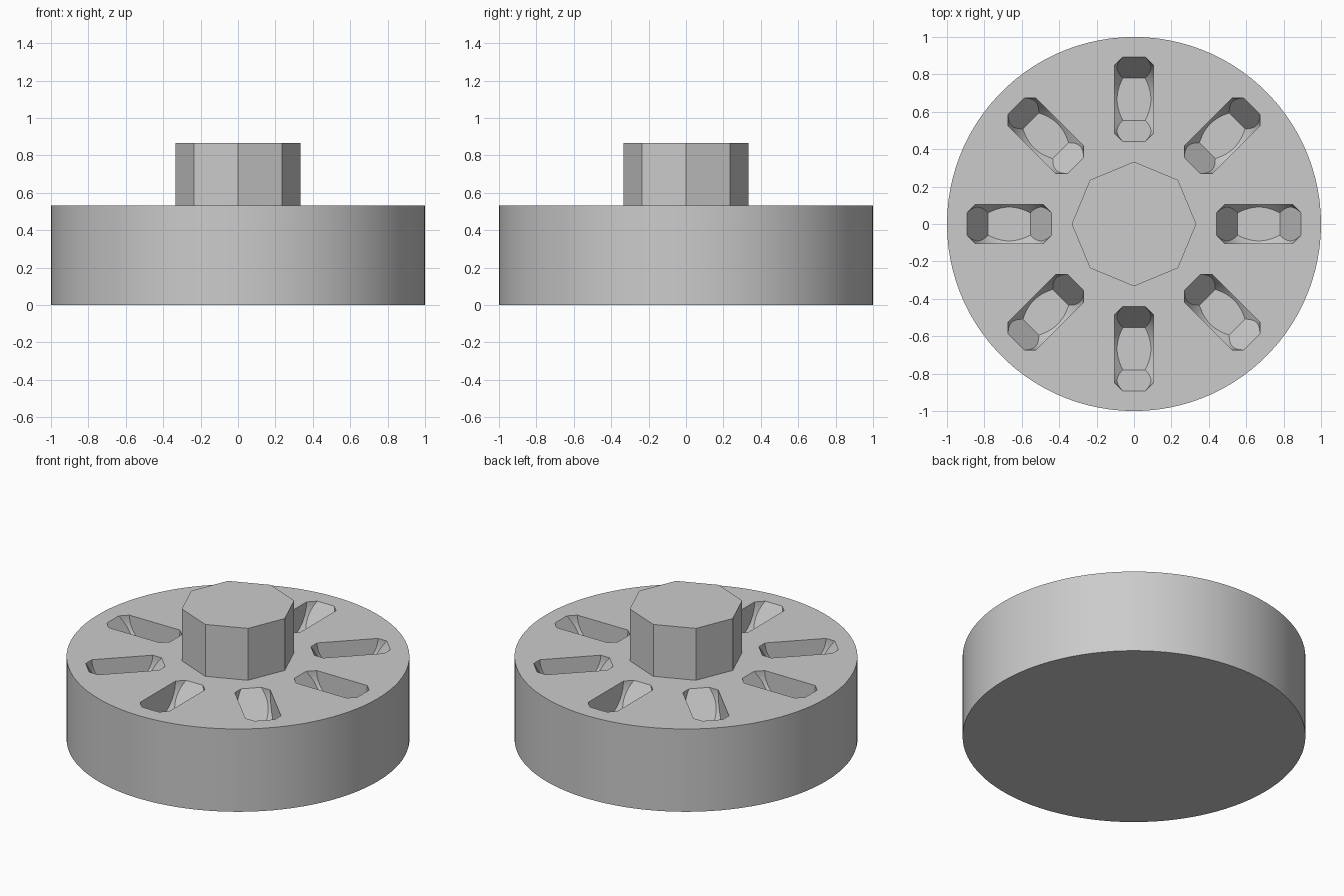
import bpy
import bmesh
from math import radians, cos, sin, pi
from mathutils import Matrix

cube = bpy.data.objects.get("Cube")
if cube:
    bpy.data.objects.remove(cube, do_unlink=True)

BODY_H, TOTAL_H = 0.533, 0.867
KNOB_R = 0.333
SLOT_DIST, SLOT_R, SLOT_HALF = 0.667, 0.225, 0.105

grey = bpy.data.materials.new("plain grey")
grey.use_nodes = True
colour = (0.6, 0.6, 0.6, 1)
grey.diffuse_color = colour
grey.node_tree.nodes["Principled BSDF"].inputs["Base Color"].default_value = colour


def lathe(name, profile, sides, turn=Matrix.Identity(4)):
    """Stack of rings (radius, height) closed at both ends, then transformed."""
    bm = bmesh.new()
    rings = []
    for r, z in profile:
        rings.append([bm.verts.new((r * cos(2 * pi * i / sides), r * sin(2 * pi * i / sides), z))
                      for i in range(sides)])
    for low, high in zip(rings, rings[1:]):
        for i in range(sides):
            j = (i + 1) % sides
            bm.faces.new((low[i], low[j], high[j], high[i]))
    bm.faces.new(rings[0][::-1])
    bm.faces.new(rings[-1])
    bm.transform(turn)
    mesh = bpy.data.meshes.new(name)
    bm.to_mesh(mesh)
    bm.free()
    mesh.materials.append(grey)
    obj = bpy.data.objects.new(name, mesh)
    bpy.context.collection.objects.link(obj)
    return obj


def boolean(target, tool, operation):
    """Apply a boolean and discard the tool."""
    mod = target.modifiers.new(operation.title(), 'BOOLEAN')
    mod.operation = operation
    mod.solver = 'EXACT'
    mod.object = tool
    bpy.context.view_layer.objects.active = target
    bpy.ops.object.modifier_apply(modifier=mod.name)
    bpy.data.objects.remove(tool, do_unlink=True)


def slot_cutter(angle):
    """Hexagonal nut lying on a flat, its edges chamfered by a cone."""
    place = (Matrix.Rotation(angle, 4, 'Z') @ Matrix.Translation((SLOT_DIST, 0, BODY_H))
             @ Matrix.Rotation(radians(90), 4, 'X'))
    h = SLOT_HALF
    nut = lathe("slot_cutter", [(SLOT_R, -h), (SLOT_R, h)], 6, place)
    inner, reach = 0.18, 0.07
    chamfer = lathe("slot_chamfer", [(inner, -h - 0.0002), (inner + reach, -h + reach),
                                     (inner + reach, h - reach), (inner, h + 0.0002)], 96, place)
    boolean(nut, chamfer, 'INTERSECT')
    nut.hide_render = True
    return nut


# Round body with eight radial pockets
body = lathe("round_body", [(1, 0), (1, BODY_H)], 100)
for k in range(8):
    boolean(body, slot_cutter(k * pi / 4), 'DIFFERENCE')

# Octagonal knob on top
knob = lathe("octagonal_knob", [(KNOB_R, BODY_H - 0.03), (KNOB_R, TOTAL_H)], 8)

# Smooth rim, sharp edges kept
bpy.ops.object.select_all(action='DESELECT')
body.select_set(True)
bpy.context.view_layer.objects.active = body
bpy.ops.object.shade_smooth_by_angle(angle=radians(20))
